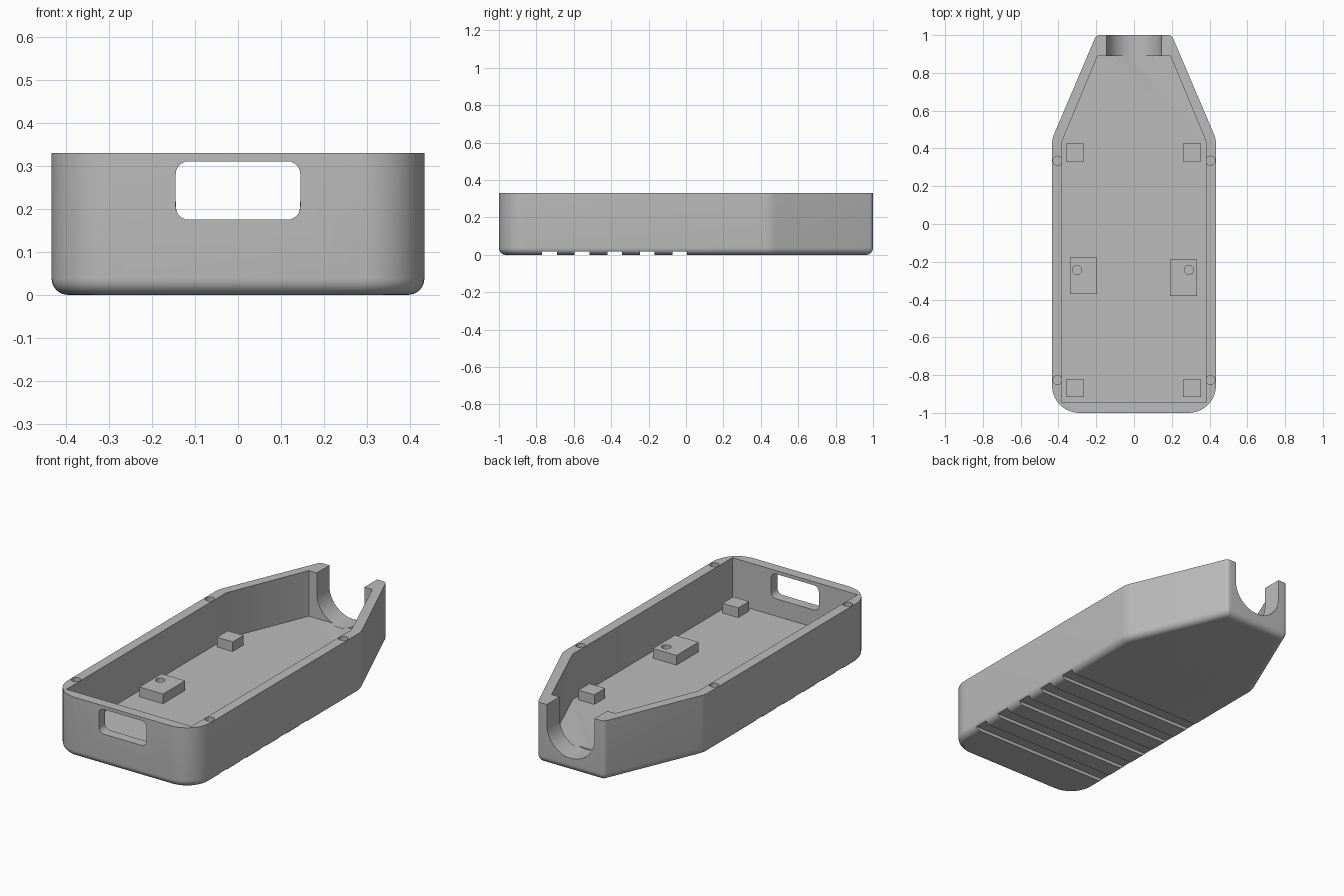
import bpy, bmesh, math
from mathutils import Vector

cube = bpy.data.objects.get("Cube")
if cube:
    bpy.data.objects.remove(cube, do_unlink=True)

grey = bpy.data.materials.new("plain grey")
grey.use_nodes = True
grey.diffuse_color = (0.5, 0.5, 0.5, 1)
grey.node_tree.nodes["Principled BSDF"].inputs["Base Color"].default_value = grey.diffuse_color

HEIGHT, FLOOR = 0.33, 0.08


def rounded(corners, inset=0, steps=10):
    """Outline of a convex polygon with corners (x, y, radius), moved inward by inset."""
    out = []
    for i, (x, y, r) in enumerate(corners):
        p = Vector((x, y))
        u = (Vector(corners[i - 1][:2]) - p).normalized()
        v = (Vector(corners[(i + 1) % len(corners)][:2]) - p).normalized()
        if r == 0:
            out.append(p)
            continue
        half = u.angle(v) / 2
        p = p + (u + v) * inset / math.sin(2 * half)
        r = max(r - inset, 0.003)
        centre = p + (u + v).normalized() * r / math.sin(half)
        start = p + u * r / math.tan(half) - centre
        end = p + v * r / math.tan(half) - centre
        turn = start.angle_signed(end)
        for k in range(steps + 1):
            a = -turn * k / steps
            out.append(centre + Vector((start.x * math.cos(a) - start.y * math.sin(a),
                                        start.x * math.sin(a) + start.y * math.cos(a))))
    return out


def loft(name, rings):
    """Closed solid through rings of 3D points."""
    bm = bmesh.new()
    loops = [[bm.verts.new(p) for p in ring] for ring in rings]
    n = len(loops[0])
    for a, b in zip(loops, loops[1:]):
        for i in range(n):
            j = (i + 1) % n
            bm.faces.new((a[i], a[j], b[j], b[i]))
    bm.faces.new(loops[0][::-1])
    bm.faces.new(loops[-1])
    bmesh.ops.recalc_face_normals(bm, faces=bm.faces)
    mesh = bpy.data.meshes.new(name)
    bm.to_mesh(mesh)
    bm.free()
    mesh.materials.append(grey)
    obj = bpy.data.objects.new(name, mesh)
    bpy.context.collection.objects.link(obj)
    return obj


def upright(name, outline, z0, z1):
    return loft(name, [[(p[0], p[1], z) for p in outline] for z in (z0, z1)])


def lengthwise(name, outline, y0, y1):
    return loft(name, [[(p[0], y, p[1]) for p in outline] for y in (y0, y1)])


def box(name, x0, x1, y0, y1, z0, z1):
    return upright(name, [(x0, y0), (x1, y0), (x1, y1), (x0, y1)], z0, z1)


def hole(x, y, z0, z1, r=0.024):
    ring = [(x + r * math.cos(t * math.tau / 24), y + r * math.sin(t * math.tau / 24))
            for t in range(24)]
    return upright("hole_cutter", ring, z0, z1)


def cut(obj, cutters):
    """Subtract the cutters one by one, then discard them."""
    for c in cutters:
        c.hide_render = True
        mod = obj.modifiers.new("cut", "BOOLEAN")
        mod.operation, mod.solver, mod.object = "DIFFERENCE", "EXACT", c
    bpy.context.view_layer.update()
    graph = bpy.context.evaluated_depsgraph_get()
    mesh = bpy.data.meshes.new_from_object(obj.evaluated_get(graph))
    obj.modifiers.clear()
    obj.data = mesh
    for c in cutters:
        bpy.data.objects.remove(c, do_unlink=True)


# Outer shell with a rounded bottom edge
half_outline = [(0.434, -1, 0.145), (0.434, 0.45, 0.14), (0.2, 1, 0.03)]
corners = half_outline + [(-x, y, r) for x, y, r in reversed(half_outline)]
FILLET = 0.038
rings = []
for k in range(9):
    a = math.pi / 2 * (1 - k / 8)
    d, z = FILLET * (1 - math.cos(a)), FILLET * (1 - math.sin(a))
    rings.append([(p.x, p.y, z) for p in rounded(corners, d)])
rings.append([(p.x, p.y, HEIGHT) for p in rounded(corners)])
shell = loft("case_shell", rings)

# Sharp-cornered inner cavity
half_cavity = [(0.38, -0.945), (0.38, 0.44), (0.193, 0.89)]
cavity = half_cavity + [(-x, y) for x, y in reversed(half_cavity)]
cutters = [upright("cavity_cutter", cavity, FLOOR, 0.5)]

# Rounded window in the front wall
window = [(-0.145, 0.175, 0.03), (0.145, 0.175, 0.03), (0.145, 0.311, 0.03), (-0.145, 0.311, 0.03)]
cutters.append(lengthwise("window_cutter", rounded(window, 0, 6), -1.1, -0.9))

# U-shaped cable notch at the back
R = 0.145
notch = [(R * math.cos(math.pi * (1 + t / 24)), 0.218 + R * math.sin(math.pi * (1 + t / 24)))
         for t in range(25)] + [(R, 0.5), (-R, 0.5)]
cutters.append(lengthwise("notch_cutter", notch, 0.87, 1.1))

# Screw holes in the rim
for side in (-1, 1):
    for y in (-0.825, 0.335):
        cutters.append(hole(side * 0.405, y, 0.2, 0.5))

# Grip grooves across the underside
for i in range(5):
    y = -0.73 + 0.174 * i
    cutters.append(box("groove_cutter", -0.6, 0.6, y - 0.039, y + 0.039, -0.1, 0.018))
cut(shell, cutters)

parts = [shell]

# Corner standoffs
for side, x in (("right", -0.312), ("left", 0.307)):
    for end, y in (("front", -0.87), ("back", 0.378)):
        parts.append(box(f"{end}_{side}_standoff", x - 0.048, x + 0.048,
                         y - 0.047, y + 0.047, FLOOR - 0.02, FLOOR + 0.053))

# Drilled middle mounting blocks
for side, x, y, hx in (("right", -0.268, -0.274, -0.302), ("left", 0.262, -0.285, 0.29)):
    block = box(f"{side}_mounting_block", x - 0.072, x + 0.072,
                y - 0.096, y + 0.096, FLOOR - 0.02, FLOOR + 0.053)
    cut(block, [hole(hx, -0.243, FLOOR + 0.002, 0.3)])
    parts.append(block)

# Smooth the rounded surfaces, keep crisp edges
bpy.ops.object.select_all(action="DESELECT")
for obj in parts:
    obj.select_set(True)
bpy.context.view_layer.objects.active = shell
bpy.ops.object.shade_smooth_by_angle(angle=math.radians(30))
